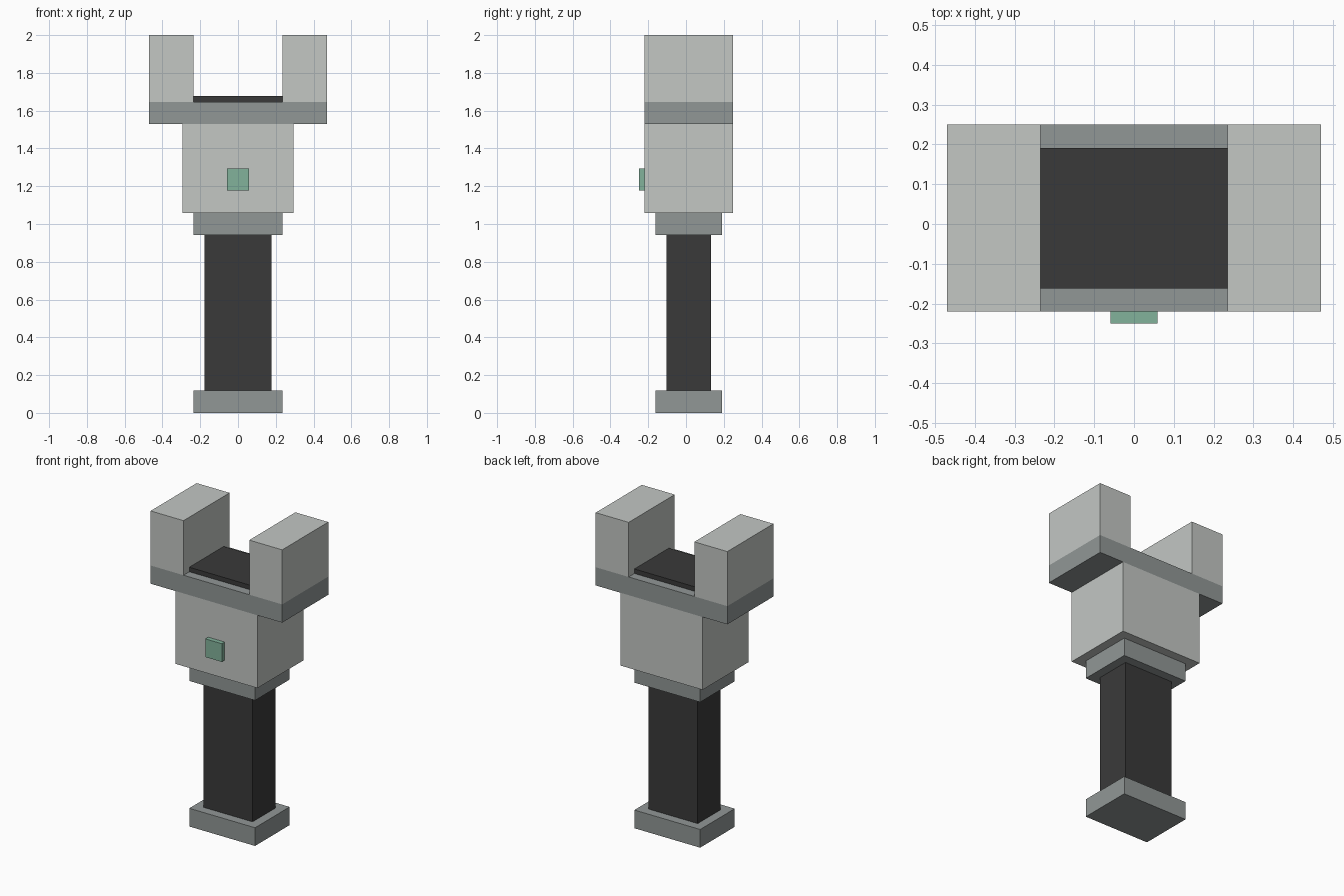
import bpy
from mathutils import Matrix, Vector
import bmesh

if "Cube" in bpy.data.objects:
    bpy.data.objects.remove(bpy.data.objects["Cube"])

U = 2 / 34           # design unit: the model is 34 units tall
Y0 = 0.25 * U        # depth centre of the main column


def material(name, rgb):
    m = bpy.data.materials.new(name)
    m.diffuse_color = (*rgb, 1)
    m.use_nodes = True
    m.node_tree.nodes["Principled BSDF"].inputs["Base Color"].default_value = m.diffuse_color
    return m


LIGHT = material("light_grey", (0.546, 0.571, 0.552))
MID = material("mid_grey", (0.283, 0.309, 0.305))
DARK = material("charcoal", (0.042, 0.042, 0.042))
GREEN = material("muted_green", (0.223, 0.445, 0.328))


def box(name, mat, width, depth, z0, z1, x=0, y=0):
    """Box in design units, centred on x, y and spanning z0..z1."""
    bm = bmesh.new()
    bmesh.ops.create_cube(bm, size=1)
    bm.transform(Matrix.Diagonal((width * U, depth * U, (z1 - z0) * U, 1)))
    mesh = bpy.data.meshes.new(name)
    bm.to_mesh(mesh)
    bm.free()
    mesh.materials.append(mat)
    ob = bpy.data.objects.new(name, mesh)
    ob.location = Vector((x * U, y * U + Y0, (z0 + z1) / 2 * U))
    bpy.context.collection.objects.link(ob)
    return ob


# Handle
box("pommel", MID, 8, 6, 0, 2)
box("grip", DARK, 6, 4, 2, 16)
box("collar", MID, 8, 6, 16, 18)

# Head
box("head_block", LIGHT, 10, 8, 18, 26)
box("head_plate", MID, 16, 8, 26, 28)
box("top_pad", DARK, 8, 6, 28, 28.5)
for side, x in (("left", -6), ("right", 6)):
    box(side + "_prong", LIGHT, 4, 8, 28, 34, x=x)

# Front button
box("button", GREEN, 2, 0.5, 20, 22, y=-4.25)
